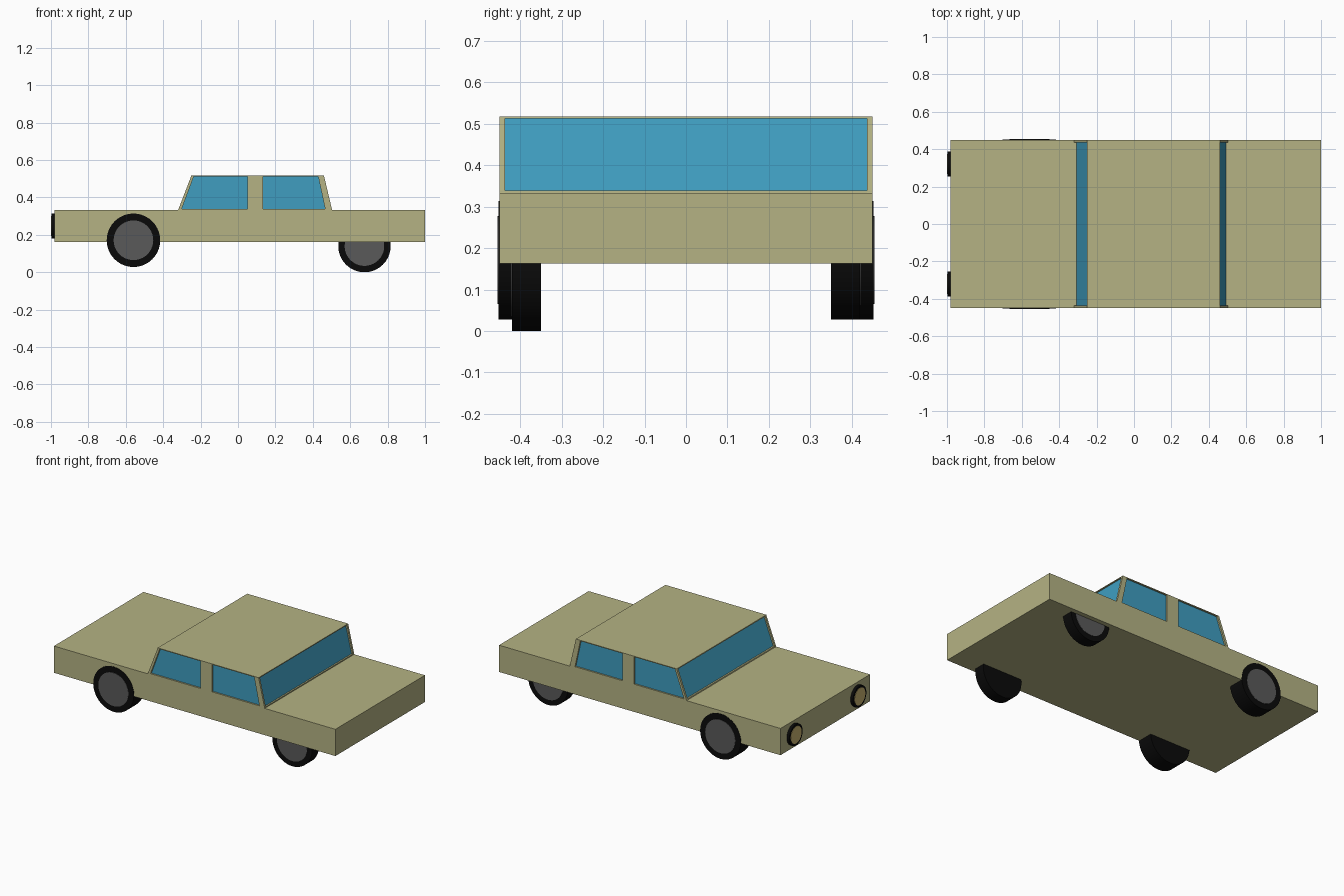
import bpy, bmesh
from math import pi
from mathutils import Matrix

if "Cube" in bpy.data.objects:
    bpy.data.objects.remove(bpy.data.objects["Cube"])


def material(name, rgb):
    m = bpy.data.materials.new(name)
    m.diffuse_color = (*rgb, 1)
    m.use_nodes = True
    m.node_tree.nodes["Principled BSDF"].inputs["Base Color"].default_value = m.diffuse_color
    return m


PAINT = material("olive_paint", (0.46, 0.45, 0.23))
GLASS = material("blue_glass", (0.05, 0.34, 0.53))
RUBBER = material("black_rubber", (0.003, 0.003, 0.003))
HUB = material("grey_hub", (0.10, 0.10, 0.10))
LENS = material("yellow_lens", (0.58, 0.45, 0.16))


def finish(bm, name, mat):
    bmesh.ops.recalc_face_normals(bm, faces=bm.faces)
    me = bpy.data.meshes.new(name)
    bm.to_mesh(me)
    bm.free()
    me.materials.append(mat)
    ob = bpy.data.objects.new(name, me)
    bpy.context.collection.objects.link(ob)
    return ob


def prism(name, profile, y0, y1, mat):
    """Extrude an (x, z) profile from y0 to y1."""
    bm = bmesh.new()
    face = bm.faces.new([bm.verts.new((x, y0, z)) for x, z in profile])
    ext = bmesh.ops.extrude_face_region(bm, geom=[face])["geom"]
    bmesh.ops.translate(bm, vec=(0, y1 - y0, 0),
                        verts=[v for v in ext if isinstance(v, bmesh.types.BMVert)])
    return finish(bm, name, mat)


def cylinder(name, centre, r, depth, axis, mat):
    bm = bmesh.new()
    rot = Matrix.Rotation(pi / 2, 4, axis)
    bmesh.ops.create_cone(bm, cap_ends=True, segments=40, radius1=r, radius2=r,
                          depth=depth, matrix=Matrix.Translation(centre) @ rot)
    ob = finish(bm, name, mat)
    bpy.context.view_layer.objects.active = ob
    ob.select_set(True)
    bpy.ops.object.shade_smooth_by_angle()
    ob.select_set(False)


def rect(x0, x1, z0, z1):
    return [(x0, z0), (x1, z0), (x1, z1), (x0, z1)]


# Lower body slab
prism("body", rect(-0.98, 1.0, 0.163, 0.333), -0.45, 0.45, PAINT)

# Cabin: glass core, sill, roof
prism("window_glass", [(-0.309, 0.333), (0.494, 0.333), (0.451, 0.513), (-0.241, 0.513)],
      -0.44, 0.44, GLASS)
prism("cabin_sill", [(-0.32, 0.33), (0.503, 0.33), (0.502, 0.339), (-0.317, 0.339)],
      -0.45, 0.45, PAINT)
prism("cabin_roof", [(-0.252, 0.512), (0.461, 0.512), (0.46, 0.517), (-0.25, 0.517)],
      -0.45, 0.45, PAINT)

# Pillars on both sides
pillars = {
    "front_pillar": [(-0.32, 0.333), (-0.303, 0.333), (-0.235, 0.515), (-0.25, 0.515)],
    "middle_pillar": rect(0.05, 0.133, 0.333, 0.515),
    "rear_pillar": [(0.467, 0.333), (0.503, 0.333), (0.46, 0.515), (0.428, 0.515)],
}
for s, side in ((-1, "right"), (1, "left")):
    for name, prof in pillars.items():
        prism(f"{side}_{name}", prof, s * 0.437, s * 0.45, PAINT)

# Wheels: front pair flush with the sides, rear pair tucked under the body
wheels = [
    ("front_right", -0.559, -1, 0.171, 0.143, 0.452),
    ("front_left", -0.559, 1, 0.171, 0.143, 0.452),
    ("rear_right", 0.676, -1, 0.140, 0.140, 0.42),
    ("rear_left", 0.676, 1, 0.168, 0.140, 0.42),
]
for name, x, s, z, r, outer in wheels:
    inner = 0.35
    cylinder(name + "_tyre", (x, s * (outer + inner) / 2, z), r, outer - inner, 'X', RUBBER)
    cylinder(name + "_hub", (x, s * (outer - 0.008), z), 0.106, 0.02, 'X', HUB)

# Headlights
for s, side in ((-1, "right"), (1, "left")):
    cylinder(side + "_headlight_rim", (-0.985, s * 0.32, 0.248), 0.067, 0.026, 'Y', RUBBER)
    cylinder(side + "_headlight_lens", (-0.99, s * 0.32, 0.248), 0.054, 0.02, 'Y', LENS)
